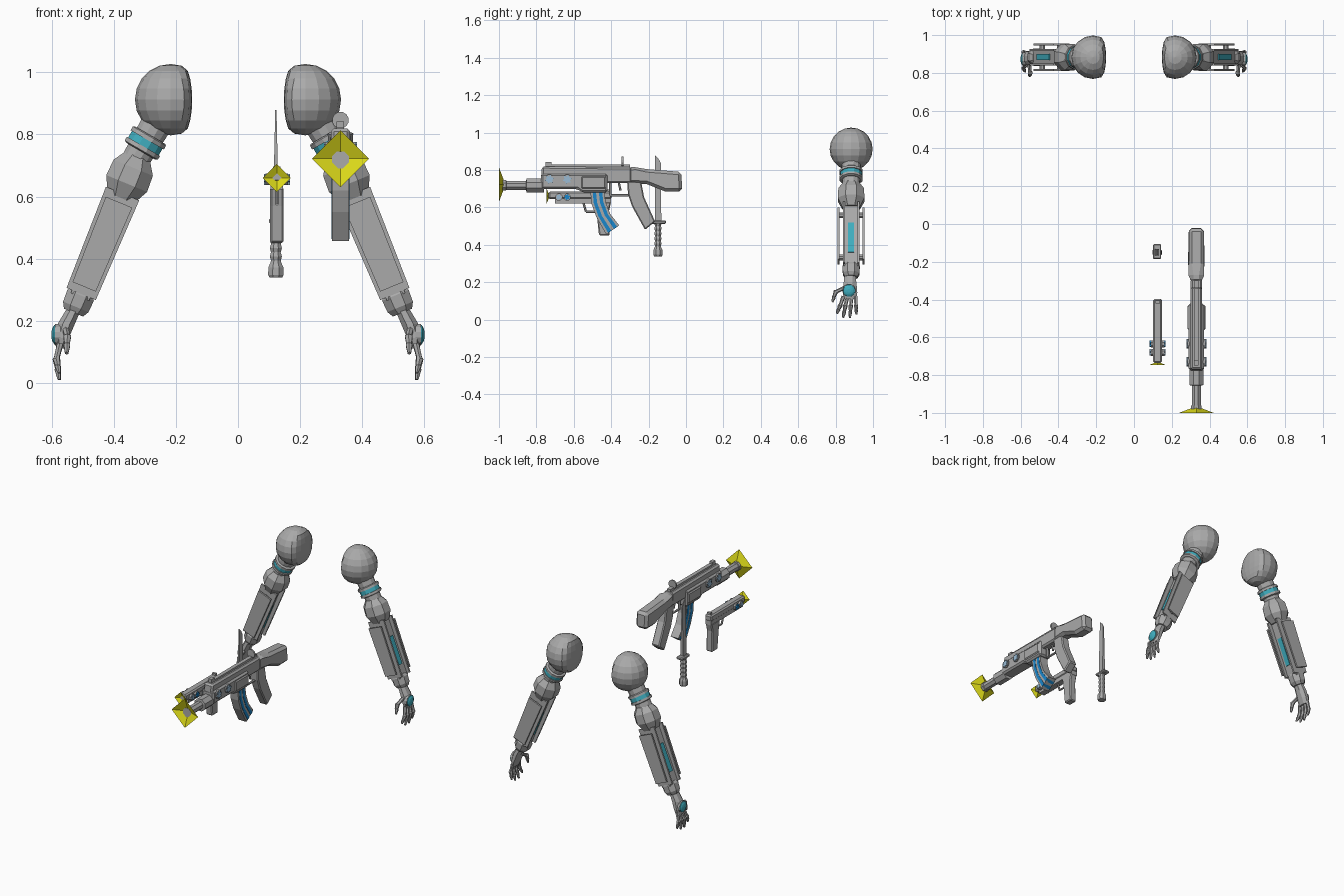
import bpy, bmesh, math
from mathutils import Vector

if "Cube" in bpy.data.objects:
    bpy.data.objects.remove(bpy.data.objects["Cube"])


def material(name, rgb):
    m = bpy.data.materials.new(name)
    m.diffuse_color = (*rgb, 1)
    m.use_nodes = True
    m.node_tree.nodes["Principled BSDF"].inputs["Base Color"].default_value = m.diffuse_color
    return m


GREY = material("metal grey", (0.40, 0.40, 0.40))
TEAL = material("teal", (0.05, 0.42, 0.52))
BLUE = material("blue", (0.01, 0.24, 0.60))
PALE = material("pale blue", (0.32, 0.50, 0.66))
YELLOW = material("yellow", (0.72, 0.70, 0.01))


def make(name, verts, faces, mat, mirror=False, bevel=0):
    me = bpy.data.meshes.new(name)
    me.from_pydata([tuple(v) for v in verts], [], faces)
    bm = bmesh.new()
    bm.from_mesh(me)
    bmesh.ops.recalc_face_normals(bm, faces=bm.faces)
    bm.to_mesh(me)
    bm.free()
    me.materials.append(mat)
    ob = bpy.data.objects.new(name, me)
    bpy.context.collection.objects.link(ob)
    if bevel:
        b = ob.modifiers.new("chamfer", 'BEVEL')
        b.width, b.segments, b.limit_method = bevel, 1, 'ANGLE'
    if mirror:
        ob.modifiers.new("other_side", 'MIRROR')
    return ob


def loft(name, rings, mat, **kw):
    """Skin equal-length rings and cap both ends."""
    n = len(rings[0])
    verts = [v for r in rings for v in r]
    faces = [(i * n + j, i * n + (j + 1) % n, (i + 1) * n + (j + 1) % n, (i + 1) * n + j)
             for i in range(len(rings) - 1) for j in range(n)]
    faces += [tuple(range(n)), tuple(range(len(verts) - n, len(verts)))]
    return make(name, verts, faces, mat, **kw)


def tube(name, pts, radii, mat, n=8, squash=(1, 1), star=1, **kw):
    """Round or oval rings along a path, all square to its overall direction."""
    pts = [Vector(p) for p in pts]
    q = (pts[-1] - pts[0]).to_track_quat('Z', 'Y')
    rings = []
    for p, r in zip(pts, radii):
        ring = []
        for j in range(n):
            a = 2 * math.pi * (j + 0.5) / n
            k = r * (star if j % 2 else 1)
            ring.append(p + q @ Vector((k * squash[0] * math.cos(a), k * squash[1] * math.sin(a), 0)))
        rings.append(ring)
    return loft(name, rings, mat, **kw)


def prism(name, prof, x, w, mat, **kw):
    """Side profile (y, z) extruded both ways from x; w is a half width or a rule."""
    f = w if callable(w) else (lambda y, z: w)
    return loft(name, [[(x + s * f(y, z), y, z) for y, z in prof] for s in (-1, 1)], mat, **kw)


def box(name, x, w, y0, y1, z0, z1, mat, **kw):
    return prism(name, [(y0, z0), (y1, z0), (y1, z1), (y0, z1)], x, w, mat, **kw)


def flash(name, x, y, z, r, depth):
    """Open four-sided muzzle flare."""
    v = [(x + r, y, z), (x, y, z + r), (x - r, y, z), (x, y, z - r), (x, y + depth, z)]
    return make(name, v, [(i, (i + 1) % 4, 4) for i in range(4)], YELLOW)


# ---------- arms (built on the -x side, mirrored) ----------
AY = 0.883
ball_c = Vector((-0.217, AY, 0.912))
bm = bmesh.new()
bmesh.ops.create_uvsphere(bm, u_segments=16, v_segments=10, radius=0.115)
for v in bm.verts:
    if v.co.x > 0.05:                      # flattened inner face
        v.co.x = 0.05 + (v.co.x - 0.05) * 0.3
    v.co += ball_c
me = bpy.data.meshes.new("shoulder_ball")
bm.to_mesh(me)
bm.free()
me.materials.append(GREY)
ball = bpy.data.objects.new("shoulder_ball", me)
bpy.context.collection.objects.link(ball)
ball.modifiers.new("other_side", 'MIRROR')

# upper arm with a teal band between two collars
U = Vector((-0.503, 0, -0.864))
for name, spans, mat in (
        ("upper_arm", ((0.08, 0.052), (0.24, 0.046)), GREY),
        ("upper_collar", ((0.132, 0.058), (0.136, 0.064), (0.15, 0.064)), GREY),
        ("arm_band", ((0.15, 0.059), (0.174, 0.059)), TEAL),
        ("lower_collar", ((0.174, 0.064), (0.188, 0.064), (0.192, 0.055)), GREY)):
    tube(name, [ball_c + U * d for d, r in spans], [r for d, r in spans], mat, n=12, mirror=True)

# forearm frame: t along the arm, p outward, y across
E0 = Vector((-0.349, AY, 0.665))
V = Vector((-0.381, 0, -0.924))
N = Vector((-0.924, 0, 0.381))


def L(t, p=0, y=0):
    return E0 + V * t + N * p + Vector((0, y, 0))


def slab(name, t0, t1, p0, p1, y0, y1, mat, taper=1.0, **kw):
    rings = [[L(t, p * k, y) for p, y in ((p0, y0), (p1, y0), (p1, y1), (p0, y1))]
             for t, k in ((t0, 1), (t1, taper))]
    return loft(name, rings, mat, mirror=True, **kw)


tube("elbow", [L(t) for t in (-0.07, -0.03, 0.025, 0.075)],
     [0.046, 0.074, 0.077, 0.05], GREY, mirror=True)
slab("forearm_core", 0.06, 0.42, -0.032, 0.032, -0.04, 0.04, GREY)
for s in (-1, 1):
    slab("forearm_inner_plate", 0.06, 0.41, -0.058, 0.058, s * 0.034, s * 0.044, GREY, taper=0.88)
    slab("forearm_outer_plate", 0.09, 0.385, -0.046, 0.046, s * 0.062, s * 0.072, GREY, taper=0.88)
    slab("forearm_light", 0.172, 0.345, s * 0.030, s * 0.038, -0.016, 0.016, TEAL)
    for t in (0.115, 0.36):
        tube("plate_peg", [L(t, 0, s * 0.04), L(t, 0, s * 0.065)], [0.016] * 2, GREY, mirror=True)

# wrist cuff and palm
tube("wrist_cuff", [L(t) for t in (0.40, 0.415, 0.455, 0.475)],
     [0.04, 0.05, 0.048, 0.036], GREY, mirror=True)
palm = [(-0.53, 0.235, 0.026, 0.032), (-0.553, 0.19, 0.03, 0.038),
        (-0.567, 0.145, 0.024, 0.042), (-0.573, 0.11, 0.014, 0.036)]
loft("palm", [[(x + w * math.cos(a), AY - 0.006 + d * math.sin(a), z)
               for a in (math.pi * (j + 0.5) / 4 for j in range(8))]
              for x, z, w, d in palm], GREY, mirror=True)
tube("hand_rim", [(-0.572, 0.872, 0.155), (-0.589, 0.872, 0.155)], [0.036, 0.036], GREY, n=12, mirror=True)
tube("hand_light", [(x, 0.872, 0.155) for x in (-0.585, -0.592, -0.598, -0.601)],
     [0.034, 0.032, 0.022, 0.01], TEAL, n=12, mirror=True)


def finger(name, a, b, c, r):
    """Three knuckled joints."""
    a, b, c = Vector(a), Vector(b), Vector(c)
    pts = [a, a.lerp(b, 0.85), b, b.lerp(c, 0.45), b.lerp(c, 0.5), c]
    tube(name, pts, [r, r * 0.85, r * 1.15, r * 0.8, r, r * 0.5], GREY, n=6, mirror=True)


for y0, y1, tip in ((0.842, 0.806, 0.032), (0.864, 0.840, 0.010), (0.886, 0.876, 0.010), (0.907, 0.911, 0.028)):
    finger("finger", (-0.573, y0, 0.125), (-0.585, (y0 + y1) / 2, 0.075), (-0.576, y1, tip), 0.011)
finger("thumb", (-0.556, 0.858, 0.175), (-0.55, 0.800, 0.148), (-0.552, 0.782, 0.095), 0.012)

# ---------- rifle ----------
RX = 0.33
flash("rifle_flash", RX, -1.0, 0.722, 0.092, 0.035)
bar = [(-0.98, 0.03), (-0.962, 0.03), (-0.96, 0.026), (-0.855, 0.026), (-0.853, 0.04), (-0.76, 0.04)]
tube("barrel", [(RX, y, 0.718) for y, r in bar], [r for y, r in bar], GREY)
prism("upper_receiver", [(-0.775, 0.76), (-0.77, 0.82), (-0.29, 0.815), (-0.29, 0.73), (-0.42, 0.73)],
      RX, 0.031, GREY, bevel=0.01)
prism("handguard", [(-0.775, 0.78), (-0.42, 0.78), (-0.42, 0.68), (-0.555, 0.68), (-0.58, 0.698),
                    (-0.775, 0.698)], RX, 0.041, GREY, bevel=0.01)
box("side_plate", RX, 0.048, -0.56, -0.43, 0.70, 0.765, GREY, bevel=0.006)
box("top_rail", RX, 0.012, -0.74, -0.30, 0.81, 0.83, GREY)
box("front_sight", RX, 0.012, -0.75, -0.72, 0.82, 0.842, GREY)
tube("rear_sight", [(RX, -0.345, 0.846), (RX, -0.335, 0.846)], [0.027] * 2, GREY, n=12)
prism("stock", [(-0.31, 0.73), (-0.31, 0.815), (-0.27, 0.815), (-0.21, 0.805), (-0.025, 0.79),
                (-0.02, 0.685), (-0.11, 0.685), (-0.21, 0.725)],
      RX, lambda y, z: 0.04 if y > -0.22 else 0.031, GREY, bevel=0.016)
prism("rifle_grip", [(-0.315, 0.74), (-0.24, 0.74), (-0.224, 0.655), (-0.165, 0.525), (-0.219, 0.48),
                     (-0.288, 0.605), (-0.31, 0.67)], RX, 0.027, GREY, bevel=0.006)


def bar_path(name, pts, x, r):
    for a, b in zip(pts, pts[1:]):
        tube(name, [(x, *a), (x, *b)], [r, r], GREY, n=6)


bar_path("rifle_trigger_guard", [(-0.405, 0.74), (-0.405, 0.665), (-0.305, 0.665)], RX, 0.007)
bar_path("rifle_trigger", [(-0.36, 0.735), (-0.35, 0.69)], RX, 0.006)

# curved magazine with two stripes following its bend
front = [(-0.512, 0.69), (-0.505, 0.62), (-0.48, 0.55), (-0.427, 0.456)]
back = [(-0.437, 0.69), (-0.43, 0.63), (-0.405, 0.565), (-0.357, 0.504)]


def mag_strip(name, f0, f1, w, mat, end=1.0):
    edge = []
    for f in (f0, f1):
        edge.append([Vector(a).lerp(Vector(b), f) for a, b in zip(front, back)])
    prism(name, [tuple(p) for p in edge[0] + edge[1][::-1]], RX, w, mat)


mag_strip("magazine", 0, 1, 0.027, GREY)
mag_strip("magazine_stripe", 0.16, 0.40, 0.029, BLUE)
mag_strip("magazine_stripe", 0.60, 0.84, 0.029, BLUE)

# star bolts on both sides
for y in (-0.73, -0.635):
    tube("bolt_base", [(RX - 0.048, y, 0.75), (RX + 0.048, y, 0.75)], [0.026] * 2, GREY, n=12)
    tube("star_bolt", [(RX - 0.053, y, 0.75), (RX + 0.053, y, 0.75)], [0.026] * 2, PALE, n=12, star=0.6)

# ---------- pistol ----------
PX = 0.125
flash("pistol_flash", PX, -0.747, 0.66, 0.045, 0.018)
box("pistol_slide", PX, 0.024, -0.735, -0.397, 0.645, 0.685, GREY, bevel=0.008)
box("pistol_frame", PX, 0.02, -0.70, -0.40, 0.622, 0.65, GREY)
prism("pistol_grip", [(-0.49, 0.63), (-0.40, 0.63), (-0.412, 0.58), (-0.408, 0.45), (-0.465, 0.45),
                      (-0.478, 0.57)], PX, 0.022, GREY, bevel=0.006)
bar_path("pistol_trigger_guard", [(-0.55, 0.63), (-0.535, 0.577), (-0.475, 0.577)], PX, 0.006)
box("pistol_rear_sight", PX, 0.012, -0.42, -0.405, 0.68, 0.697, GREY)
for y, m in ((-0.68, GREY), (-0.635, BLUE)):
    tube("pistol_bolt", [(PX - 0.036, y, 0.655), (PX + 0.036, y, 0.655)], [0.02] * 2, GREY, n=8)
    tube("pistol_bolt_star", [(PX - 0.042, y, 0.655), (PX + 0.042, y, 0.655)], [0.018] * 2,
         BLUE if m is BLUE else PALE, n=12, star=0.6)

# ---------- knife ----------
KX, KY = 0.122, -0.15
prism("blade", [(-0.167, 0.52), (-0.132, 0.52), (-0.134, 0.835), (-0.147, 0.86), (-0.165, 0.878)],
      KX, lambda y, z: 0.002 + 0.008 * (0.88 - z) / 0.36, GREY)
box("knife_guard", KX, 0.022, -0.185, -0.107, 0.512, 0.53, GREY, bevel=0.005)
zs = [0.515 - 0.0135 * i for i in range(11)]
tube("knife_handle", [(KX, KY, z) for z in zs], [0.017 if i % 2 else 0.021 for i in range(11)], GREY)
tube("pommel", [(KX, KY, z) for z in (0.385, 0.372, 0.348, 0.339)], [0.02, 0.026, 0.027, 0.022], GREY)
